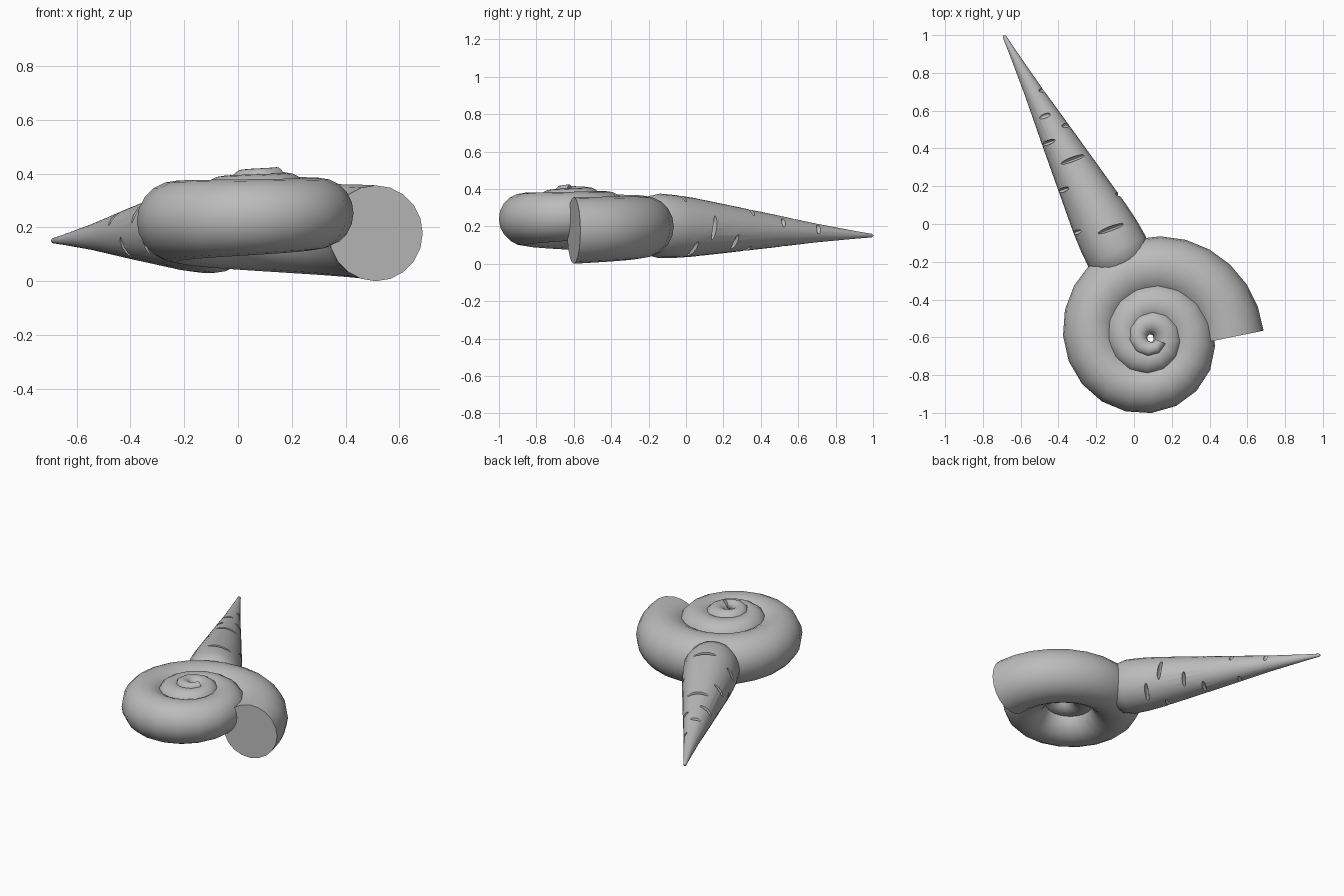
import bpy, bmesh, math
from math import sin, cos, pi, radians
from mathutils import Vector, Matrix

if "Cube" in bpy.data.objects:
    bpy.data.objects.remove(bpy.data.objects["Cube"])

grey = bpy.data.materials.new("plain_grey")
grey.use_nodes = True
grey.diffuse_color = (0.5, 0.5, 0.5, 1)
grey.node_tree.nodes["Principled BSDF"].inputs["Base Color"].default_value = (0.5, 0.5, 0.5, 1)


def make_object(name, bm):
    bmesh.ops.recalc_face_normals(bm, faces=bm.faces)
    mesh = bpy.data.meshes.new(name)
    bm.to_mesh(mesh)
    bm.free()
    mesh.materials.append(grey)
    obj = bpy.data.objects.new(name, mesh)
    bpy.context.collection.objects.link(obj)
    return obj


def loft(name, sections, sides):
    """Skin rings given as (centre, across, up, radius) and cap both ends."""
    bm = bmesh.new()
    rings = []
    for centre, across, up, radius in sections:
        angles = [2 * pi * k / sides for k in range(sides)]
        rings.append([bm.verts.new(centre + radius * (across * cos(a) + up * sin(a)))
                      for a in angles])
    for a, b in zip(rings, rings[1:]):
        for k in range(sides):
            j = (k + 1) % sides
            bm.faces.new((a[k], a[j], b[j], b[k]))
    bm.faces.new(rings[0])
    bm.faces.new(rings[-1])
    return make_object(name, bm)


def sample(values, x):
    i = min(int(x), len(values) - 2)
    return values[i] + (values[i + 1] - values[i]) * (x - i)


def smooth(obj, angle):
    bpy.ops.object.select_all(action='DESELECT')
    obj.select_set(True)
    bpy.context.view_layer.objects.active = obj
    bpy.ops.object.shade_smooth_by_angle(angle=radians(angle))


UP = Vector((0, 0, 1))

# Spiral shell: outer reach, tube radius and crest height at every half turn
reach = [0.60, 0.465, 0.337, 0.24, 0.165, 0.12, 0.08]
tube = [0.178, 0.15, 0.13, 0.10, 0.077, 0.05, 0.025]
crest = [0.356, 0.374, 0.385, 0.392, 0.404, 0.415, 0.425]
sections = []
turn = 0.0
while turn < 3:
    r = sample(tube, turn * 2)
    c = sample(reach, turn * 2) - r
    a = 2 * pi * turn
    lean = a + 0.2 * max(0, 1 - turn * 2)
    centre = Vector((0.09 + c * cos(a), -0.6 + c * sin(a), sample(crest, turn * 2) - r))
    sections.append((centre, Vector((cos(lean), sin(lean), 0)), UP, r))
    turn += 0.036 + 0.025 * turn
smooth(loft("spiral_shell", sections, 20), 40)

# Tapered horn: distance along the axis and radius
base = Vector((-0.09, -0.145, 0.203))
tip = Vector((-0.69, 1.0, 0.15))
axis = (tip - base).normalized()
side = axis.cross(UP).normalized()
rise = side.cross(axis)
length = (tip - base).length
profile = [(-0.12, 0.07), (-0.10, 0.12), (-0.06, 0.158), (0, 0.172), (0.1, 0.168),
           (0.2, 0.158), (0.42, 0.127), (0.68, 0.09), (0.95, 0.05), (1.2, 0.019),
           (length - 0.01, 0.01), (length, 0.004)]
horn = loft("tapered_horn", [(base + axis * s, side, rise, r) for s, r in profile], 24)


def horn_radius(s):
    for (s0, r0), (s1, r1) in zip(profile, profile[1:]):
        if s <= s1:
            return r0 + (r1 - r0) * (s - s0) / (s1 - s0)


# Lens-shaped notches: distance along the horn, angle around it, relative width
notches = [(0.94, 25, 0.6), (0.81, 95, 0.5), (0.715, 35, 0.35), (0.677, 130, 0.6),
           (0.537, 80, 0.8), (0.418, 145, 0.4), (0.26, 0, 0.5), (0.186, 155, 0.3),
           (0.116, 80, 0.5), (0.41, -35, 0.4), (0.16, -50, 0.4), (0.52, -75, 0.4),
           (0.3, 200, 0.4), (0.55, 215, 0.5), (0.25, 255, 0.4), (0.75, 270, 0.4)]
bm = bmesh.new()
for s, angle, width in notches:
    r = horn_radius(s)
    a = radians(angle)
    out = side * cos(a) + rise * sin(a)
    along = (axis + 0.12 * axis.cross(out)).normalized()
    round_dir = along.cross(out).normalized()
    frame = Matrix((round_dir, out, along)).transposed().to_4x4()
    frame.translation = base + axis * s + out * r
    size = Matrix.Diagonal((width * r, 0.12 * r + 0.25 * width * r, 0.012, 1))
    bmesh.ops.create_uvsphere(bm, u_segments=14, v_segments=8, radius=1, matrix=frame @ size)
cutter = make_object("notch_cutter", bm)
cutter.hide_render = True

cut = horn.modifiers.new("notches", 'BOOLEAN')
cut.operation = 'DIFFERENCE'
cut.solver = 'EXACT'
cut.object = cutter
bpy.ops.object.select_all(action='DESELECT')
horn.select_set(True)
bpy.context.view_layer.objects.active = horn
bpy.ops.object.modifier_apply(modifier=cut.name)
bpy.data.objects.remove(cutter)
smooth(horn, 35)
